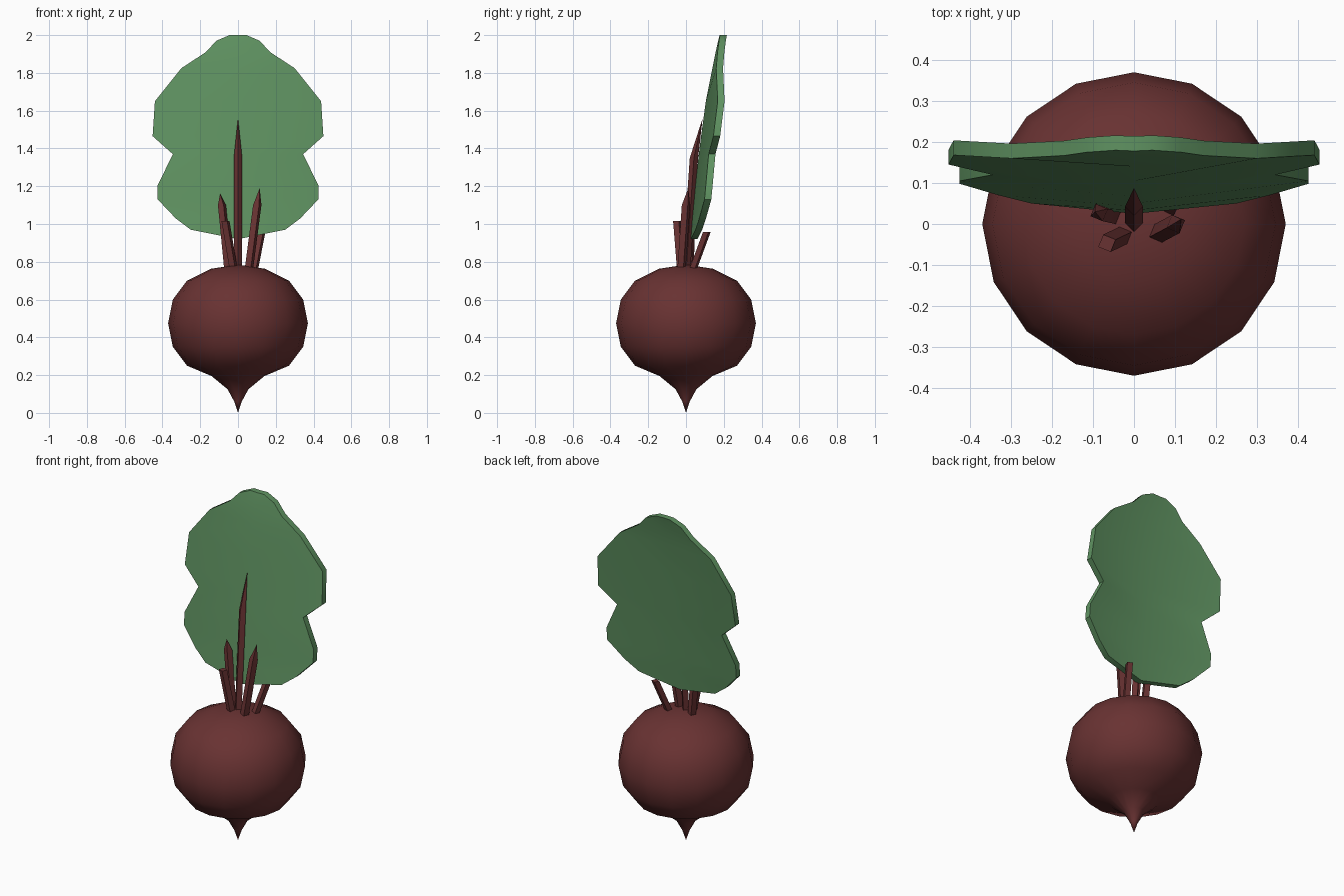
import bpy, bmesh, math
from mathutils import Vector

if "Cube" in bpy.data.objects:
    bpy.data.objects.remove(bpy.data.objects["Cube"])


def material(name, color):
    m = bpy.data.materials.new(name)
    m.diffuse_color = (*color, 1)
    m.use_nodes = True
    m.node_tree.nodes["Principled BSDF"].inputs["Base Color"].default_value = m.diffuse_color
    return m


RED = material("beet_red", (0.14, 0.032, 0.032))
GREEN = material("leaf_green", (0.115, 0.29, 0.12))


def finish(name, bm, mat, angle):
    bmesh.ops.recalc_face_normals(bm, faces=bm.faces)
    mesh = bpy.data.meshes.new(name)
    bm.to_mesh(mesh)
    bm.free()
    obj = bpy.data.objects.new(name, mesh)
    bpy.context.collection.objects.link(obj)
    mesh.materials.append(mat)
    bpy.ops.object.select_all(action='DESELECT')
    obj.select_set(True)
    bpy.context.view_layer.objects.active = obj
    bpy.ops.object.shade_smooth_by_angle(angle=math.radians(angle))


def tube(name, rings, sides, angle, phase=0.0):
    """Rings of (centre, radius); radius 0 makes a point, flat ends are capped."""
    bm = bmesh.new()
    loops = []
    for c, r in rings:
        if r == 0:
            loops.append([bm.verts.new(c)] * sides)
        else:
            loops.append([bm.verts.new((c[0] + r * math.cos(phase + i * math.tau / sides),
                                        c[1] + r * math.sin(phase + i * math.tau / sides),
                                        c[2])) for i in range(sides)])
    for a, b in zip(loops, loops[1:]):
        for i in range(sides):
            j = (i + 1) % sides
            bm.faces.new(list(dict.fromkeys((a[i], a[j], b[j], b[i]))))
    for end in (loops[0], loops[-1]):
        if end[0] is not end[1]:
            bm.faces.new(end)
    finish(name, bm, RED, angle)


# Root bulb: turned profile with a pointed tail
profile = [(0, 0), (0.02, 0.06), (0.055, 0.125), (0.14, 0.195), (0.27, 0.25),
           (0.345, 0.35), (0.37, 0.475), (0.345, 0.60), (0.27, 0.70),
           (0.143, 0.763), (0, 0.785)]
tube("bulb", [((0, 0, z), r) for r, z in profile], 16, 60)

# Stems: square sticks, some sharpened, some cut flat
stems = {
    "main_stem": [((0, 0, 0.74), 0.022), ((0, 0.042, 1.35), 0.022), ((0, 0.088, 1.56), 0)],
    "right_stem": [((0.055, -0.025, 0.74), 0.024), ((0.102, 0.0, 1.10), 0.024),
                   ((0.115, 0.012, 1.19), 0)],
    "left_stem": [((-0.05, 0.02, 0.74), 0.023), ((-0.085, 0.028, 1.10), 0.023),
                  ((-0.095, 0.03, 1.16), 0)],
    "cut_stem_front": [((-0.02, -0.025, 0.74), 0.023), ((-0.066, -0.047, 1.015), 0.023)],
    "cut_stem_back": [((0.082, 0.03, 0.74), 0.022), ((0.125, 0.11, 0.957), 0.022)],
}
for name, rings in stems.items():
    tube(name, rings, 4, 20, 0 if name == "main_stem" else 0.4)

# Leaf: rows of (edge x, edge y, edge z, middle y, middle z), mirrored left and right
rows = [(0.25, 0.05, 0.97, 0.025, 0.92), (0.33, 0.07, 1.03, 0.033, 1.03),
        (0.425, 0.098, 1.13, 0.043, 1.13), (0.425, 0.105, 1.205, 0.05, 1.205),
        (0.345, 0.12, 1.37, 0.068, 1.37), (0.452, 0.145, 1.465, 0.08, 1.465),
        (0.44, 0.168, 1.65, 0.105, 1.65), (0.30, 0.16, 1.825, 0.14, 1.825),
        (0.17, 0.167, 1.91, 0.157, 1.91), (0.115, 0.175, 1.97, 0.17, 1.97),
        (0.045, 0.18, 2.0, 0.178, 2.0)]
bm = bmesh.new()
grid = [[bm.verts.new(p) for p in ((-x, y, z), (0, my, mz), (x, y, z))]
        for x, y, z, my, mz in rows]
for a, b in zip(grid, grid[1:]):
    for i in range(2):
        bm.faces.new((a[i], a[i + 1], b[i + 1], b[i]))
back = bmesh.ops.extrude_face_region(bm, geom=bm.faces[:], use_keep_orig=True)
moved = [v for v in back["geom"] if isinstance(v, bmesh.types.BMVert)]
bmesh.ops.translate(bm, verts=moved, vec=Vector((0, 0.036, 0)))
finish("leaf", bm, GREEN, 40)
